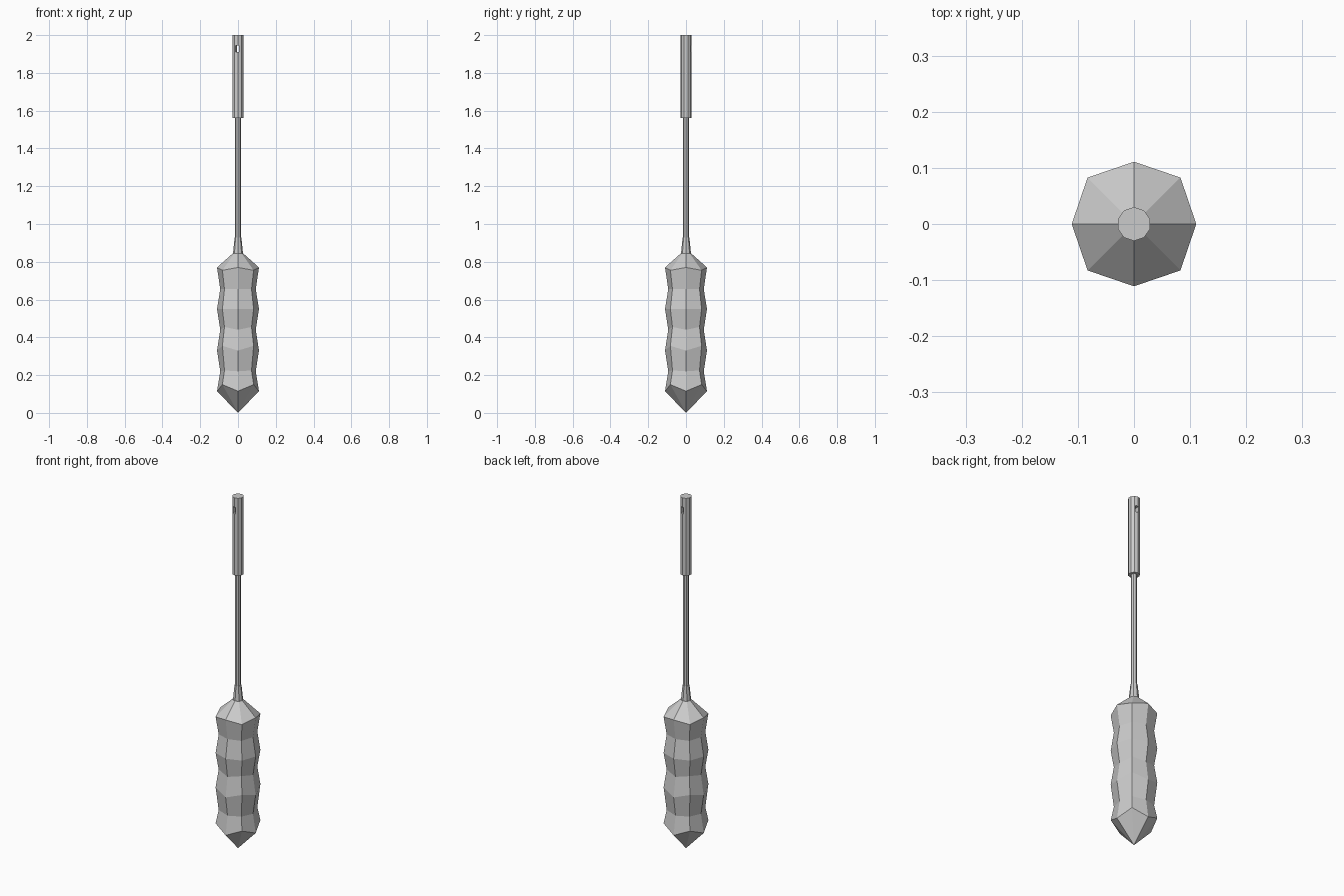
import bpy
import bmesh
from math import cos, sin, pi, radians

if "Cube" in bpy.data.objects:
    bpy.data.objects.remove(bpy.data.objects["Cube"])

grey = bpy.data.materials.new("plain grey")
grey.use_nodes = True
grey.diffuse_color = (0.6, 0.6, 0.6, 1)
grey.node_tree.nodes["Principled BSDF"].inputs["Base Color"].default_value = grey.diffuse_color


def ring(sides, radius, z, turn=0.0):
    """Points of a regular polygon at one height."""
    angles = [turn + 2 * pi * i / sides for i in range(sides)]
    return [(radius * cos(a), radius * sin(a), z) for a in angles]


def loft(name, rings):
    """Skin a stack of rings and cap both ends; a one-point ring makes a tip."""
    bm = bmesh.new()
    loops = [[bm.verts.new(p) for p in points] for points in rings]
    for low, high in zip(loops, loops[1:]):
        n = len(high)
        for i in range(n):
            j = (i + 1) % n
            if len(low) == 1:
                bm.faces.new((low[0], high[j], high[i]))
            else:
                bm.faces.new((low[i], low[j], high[j], high[i]))
    for loop in (loops[0], loops[-1]):
        if len(loop) > 2:
            bm.faces.new(loop)
    bmesh.ops.recalc_face_normals(bm, faces=bm.faces)
    mesh = bpy.data.meshes.new(name)
    bm.to_mesh(mesh)
    bm.free()
    mesh.materials.append(grey)
    obj = bpy.data.objects.new(name, mesh)
    bpy.context.collection.objects.link(obj)
    return obj


def grip_ring(z_axis, z_diag, r_axis, r_diag):
    """Octagon whose diagonal corners have their own height and radius."""
    axis, diag = ring(4, r_axis, z_axis), ring(4, r_diag, z_diag, pi / 4)
    return [p for pair in zip(axis, diag) for p in pair]


# Grip: ridges and grooves alternate between a pointed butt and a sloped shoulder
heights = [(0.115, 0.15), (0.22, 0.225), (0.33, 0.355), (0.44, 0.455),
           (0.55, 0.55), (0.655, 0.655), (0.77, 0.755)]
ridge, groove = (0.111, 0.117), (0.094, 0.101)
grip = [[(0, 0, 0)]]
grip += [grip_ring(*h, *(groove if i % 2 else ridge)) for i, h in enumerate(heights)]
grip.append(ring(8, 0.027, 0.845))
loft("grip", grip)

# Ferrule and shaft
loft("ferrule", [ring(8, 0.027, 0.84), ring(8, 0.018, 0.928)])
loft("shaft", [ring(8, 0.015, 0.9), ring(8, 0.015, 1.58)])

# Sleeve with a small slanted hole through it near the top
sleeve = loft("sleeve", [ring(10, 0.03, z, radians(18)) for z in (1.56, 2.0)])
bpy.ops.mesh.primitive_cube_add(size=1, location=(0, 0, 1.928), rotation=(0, 0, radians(-8)))
cutter = bpy.context.object
cutter.name = "hole_cutter"
cutter.scale = (0.018, 0.2, 0.036)
cutter.data.materials.append(grey)
cutter.hide_render = True
hole = sleeve.modifiers.new("hole", "BOOLEAN")
hole.operation = "DIFFERENCE"
hole.solver = "EXACT"
hole.object = cutter
bpy.context.view_layer.objects.active = sleeve
bpy.ops.object.modifier_apply(modifier=hole.name)
bpy.data.objects.remove(cutter)
